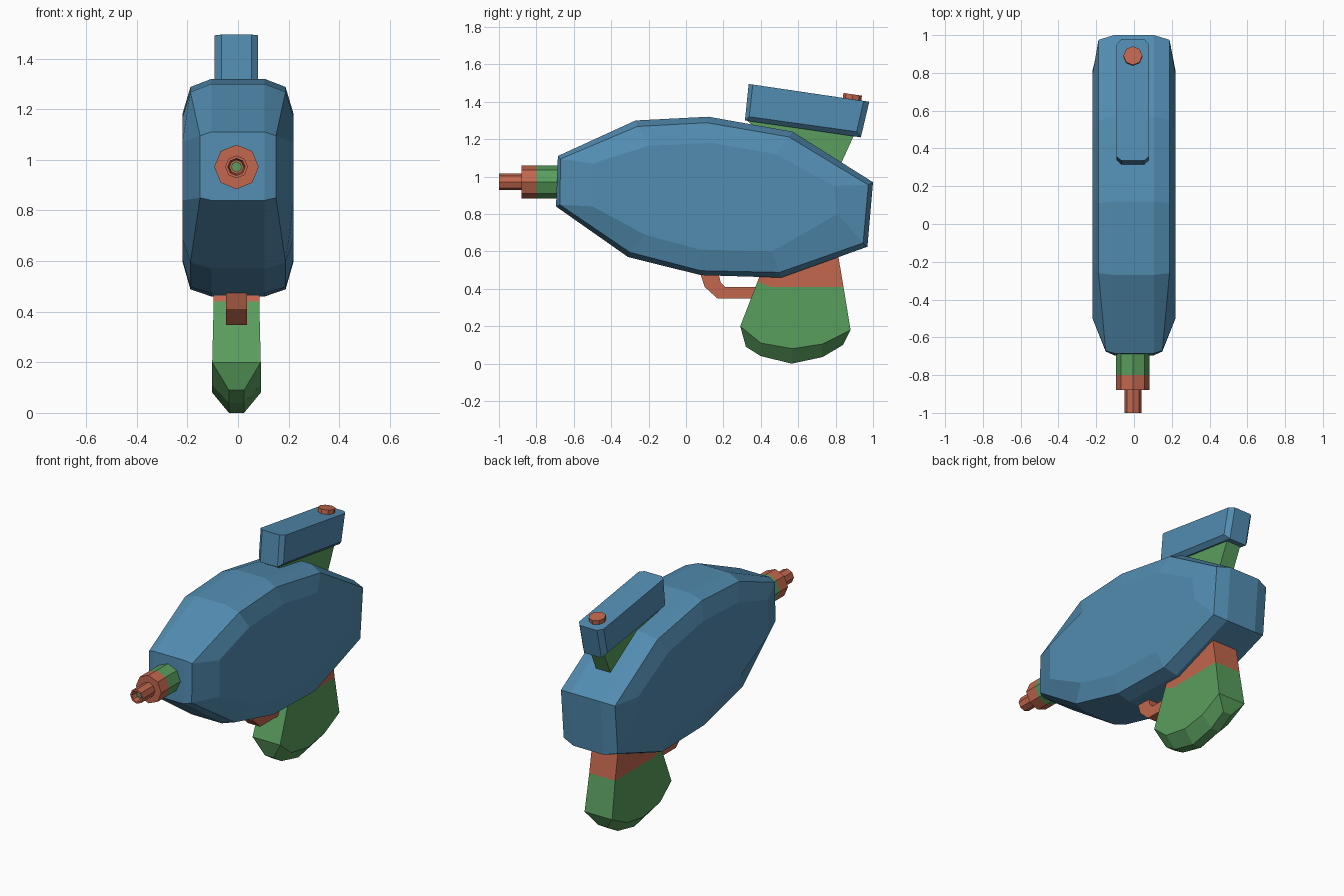
import bpy, bmesh, math
from mathutils import Matrix, Vector

if "Cube" in bpy.data.objects:
    bpy.data.objects.remove(bpy.data.objects["Cube"])


def material(name, rgb):
    m = bpy.data.materials.new(name)
    m.diffuse_color = (*rgb, 1)
    m.use_nodes = True
    m.node_tree.nodes["Principled BSDF"].inputs["Base Color"].default_value = m.diffuse_color
    return m


BLUE = material("blue", (0.085, 0.265, 0.44))
GREEN = material("green", (0.10, 0.34, 0.11))
RED = material("coral red", (0.54, 0.136, 0.075))
CX = -0.006  # small parts sit very slightly off centre


def loft(name, rings, mat):
    """Skin equal-length rings of 3D points and cap both ends."""
    bm = bmesh.new()
    vs = [[bm.verts.new(p) for p in ring] for ring in rings]
    n = len(vs[0])
    for a, b in zip(vs, vs[1:]):
        for i in range(n):
            j = (i + 1) % n
            bm.faces.new((a[i], a[j], b[j], b[i]))
    bm.faces.new(vs[0])
    bm.faces.new(vs[-1])
    bmesh.ops.remove_doubles(bm, verts=bm.verts, dist=1e-4)
    bmesh.ops.recalc_face_normals(bm, faces=bm.faces)
    me = bpy.data.meshes.new(name)
    bm.to_mesh(me)
    bm.free()
    me.materials.append(mat)
    ob = bpy.data.objects.new(name, me)
    bpy.context.collection.objects.link(ob)
    return ob


def slab(name, layers, mat, cx=CX):
    """Mirrored slab: layers of (half_width or list of them, yz profile), widest first."""
    def ring(layer, s):
        w, prof = layer
        ws = w if isinstance(w, list) else [w] * len(prof)
        return [(cx + s * x, y, z) for x, (y, z) in zip(ws, prof)]
    rings = [ring(l, -1) for l in layers] + [ring(l, 1) for l in reversed(layers)]
    return loft(name, rings, mat)


def turned(name, steps, mat, matrix):
    """Eight-sided turned part along local z, steps of (height, radius)."""
    rings = [[matrix @ Vector((r * math.cos(k * math.pi / 4), r * math.sin(k * math.pi / 4), h))
              for k in range(8)] for h, r in steps]
    return loft(name, rings, mat)


# Faceted body
outer = [(-0.685, 1.11), (-0.27, 1.30), (0.12, 1.32), (0.57, 1.24), (1.0, 0.97),
         (0.97, 0.625), (0.51, 0.46), (0.08, 0.473), (-0.31, 0.57), (-0.695, 0.84)]
middle = [(-0.67, 1.095), (-0.26, 1.268), (0.11, 1.288), (0.55, 1.212), (0.975, 0.955),
          (0.947, 0.645), (0.50, 0.488), (0.08, 0.497), (-0.30, 0.595), (-0.675, 0.85)]
side = [(-0.50, 1.07), (-0.20, 1.165), (0.14, 1.18), (0.48, 1.12), (0.79, 0.95),
        (0.81, 0.80), (0.46, 0.60), (0.07, 0.61), (-0.22, 0.69), (-0.50, 0.84)]
slab("body", [(0.22, side), ([0.15] + [0.188] * 8 + [0.15], middle), (0.105, outer)], BLUE, 0)

# Barrel, its axis pointing forward
forward = Matrix.Translation((CX, 0, 0.972)) @ Matrix.Rotation(math.pi / 2, 4, 'X')
turned("barrel_collar", [(0.60, 0.088), (0.80, 0.088)], GREEN, forward)
turned("barrel_ring", [(0.80, 0.088), (0.88, 0.088)], RED, forward)
turned("barrel_tip", [(0.88, 0.045), (1.0, 0.045), (1.0, 0.034), (0.96, 0.028)], RED, forward)
turned("barrel_core", [(0.95, 0.021), (0.97, 0.021)], GREEN, forward)

# Sight with bevelled side rims
slab("sight", [(0.086, [(0.357, 1.492), (0.95, 1.404), (0.912, 1.24), (0.338, 1.32)]),
               (0.06, [(0.335, 1.495), (0.98, 1.40), (0.935, 1.21), (0.315, 1.30)])], BLUE)
slab("sight_support", [(0.05, [(0.32, 1.305), (0.90, 1.225), (0.82, 1.05), (0.50, 1.15)])], GREEN)
tilt = Matrix.Translation((CX, 0.887, 1.41)) @ Matrix.Rotation(math.radians(-8.4), 4, 'X')
turned("sight_button", [(-0.02, 0.05), (0.03, 0.05)], RED, tilt)

# Grip: red neck above a green handle with a tapered foot
slab("grip_neck", [(0.09, [(0.383, 0.44), (0.45, 0.41), (0.842, 0.41), (0.81, 0.60), (0.42, 0.54)])], RED)
edge = [(0.45, 0.41), (0.383, 0.44), (0.29, 0.20)]
back = [(0.88, 0.18), (0.842, 0.41)]
upper = edge + [(0.29, 0.20), (0.40, 0.11), (0.57, 0.08), (0.73, 0.105), (0.88, 0.18)] + back
lower = edge + [(0.32, 0.09), (0.40, 0.04), (0.565, 0.0), (0.73, 0.035), (0.84, 0.10)] + back
widths = [0.09, 0.09] + [0.096] * 7 + [0.09]
slab("grip_handle", [(widths, upper), (0.03, lower)], GREEN)

# Trigger guard
slab("trigger_guard", [(0.042, [(0.07, 0.50), (0.10, 0.41), (0.17, 0.347), (0.40, 0.347),
                                (0.40, 0.41), (0.21, 0.41), (0.185, 0.435), (0.17, 0.50)])], RED)
